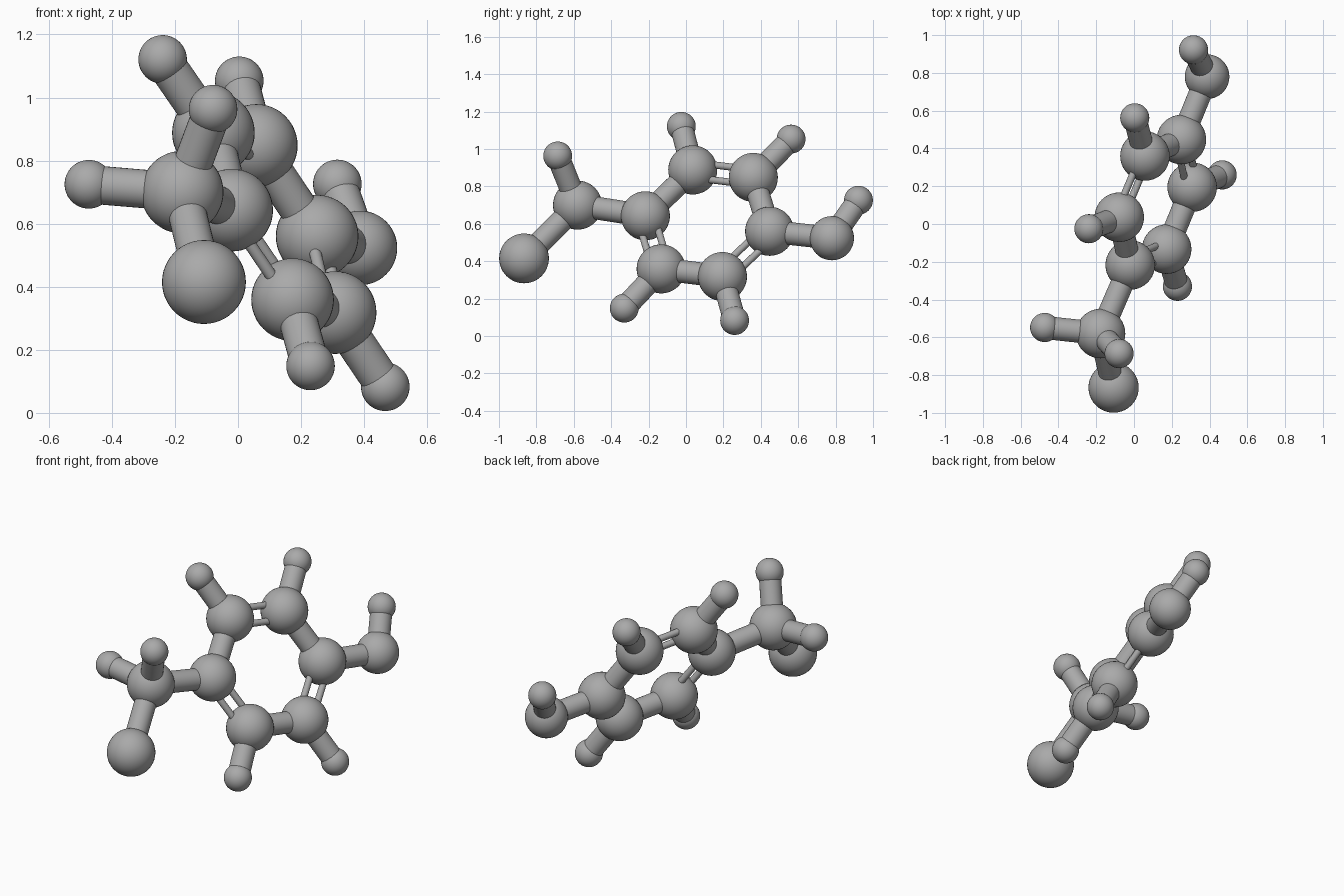
import bpy
from mathutils import Vector

if "Cube" in bpy.data.objects:
    bpy.data.objects.remove(bpy.data.objects["Cube"])

grey = bpy.data.materials.new("neutral grey")
grey.diffuse_color = (0.4, 0.4, 0.4, 1)
grey.use_nodes = True
grey.node_tree.nodes["Principled BSDF"].inputs["Base Color"].default_value = grey.diffuse_color

BIG, MID, OXY, SMALL = 0.133, 0.131, 0.118, 0.077
BOND, ROD, ROD_GAP = 0.061, 0.019, 0.045

# Ball centres and radii
balls = {
    "ring_a": ((-0.02, -0.217, 0.643), MID),
    "ring_b": ((-0.078, 0.036, 0.888), MID),
    "ring_c": ((0.058, 0.36, 0.848), MID),
    "ring_d": ((0.251, 0.447, 0.56), MID),
    "ring_e": ((0.308, 0.195, 0.318), MID),
    "ring_f": ((0.173, -0.133, 0.359), MID),
    "arm_joint": ((-0.177, -0.58, 0.7), MID),
    "arm_end": ((-0.108, -0.866, 0.415), BIG),
    "side_ball": ((0.387, 0.78, 0.523), OXY),
    "tip_arm_left": ((-0.473, -0.548, 0.725), SMALL),
    "tip_arm_top": ((-0.079, -0.686, 0.963), SMALL),
    "tip_b": ((-0.239, -0.025, 1.121), SMALL),
    "tip_c": ((0.004, 0.562, 1.053), SMALL),
    "tip_e": ((0.467, 0.26, 0.083), SMALL),
    "tip_f": ((0.23, -0.33, 0.149), SMALL),
    "tip_side": ((0.315, 0.922, 0.726), SMALL),
}
single = [("ring_a", "ring_b"), ("ring_c", "ring_d"), ("ring_e", "ring_f"),
          ("ring_a", "arm_joint"), ("arm_joint", "arm_end"),
          ("arm_joint", "tip_arm_left"), ("arm_joint", "tip_arm_top"),
          ("ring_d", "side_ball"), ("side_ball", "tip_side"),
          ("ring_b", "tip_b"), ("ring_c", "tip_c"),
          ("ring_e", "tip_e"), ("ring_f", "tip_f")]
double = [("ring_a", "ring_f"), ("ring_b", "ring_c"), ("ring_d", "ring_e")]


def finish(name):
    ob = bpy.context.object
    ob.name = name
    ob.data.materials.append(grey)
    bpy.ops.object.shade_smooth_by_angle()


def centre(name):
    return Vector(balls[name][0])


def stick(name, a, b, radius):
    d = b - a
    bpy.ops.mesh.primitive_cylinder_add(
        vertices=32, radius=radius, depth=d.length, location=(a + b) / 2,
        rotation=d.to_track_quat('Z', 'Y').to_euler())
    finish(name)


# Balls
for name, (loc, radius) in balls.items():
    bpy.ops.mesh.primitive_uv_sphere_add(segments=40, ring_count=24,
                                         radius=radius, location=loc)
    finish(name + "_ball")

# Single thick sticks
for a, b in single:
    stick(f"stick_{a}_{b}", centre(a), centre(b), BOND)

# Paired thin rods, set apart in the plane of the ring
normal = (centre("ring_c") - centre("ring_a")).cross(
    centre("ring_e") - centre("ring_a")).normalized()
for a, b in double:
    pa, pb = centre(a), centre(b)
    offset = normal.cross(pb - pa).normalized() * ROD_GAP
    for side in (-1, 1):
        stick(f"rod_{a}_{b}", pa + offset * side, pb + offset * side, ROD)
